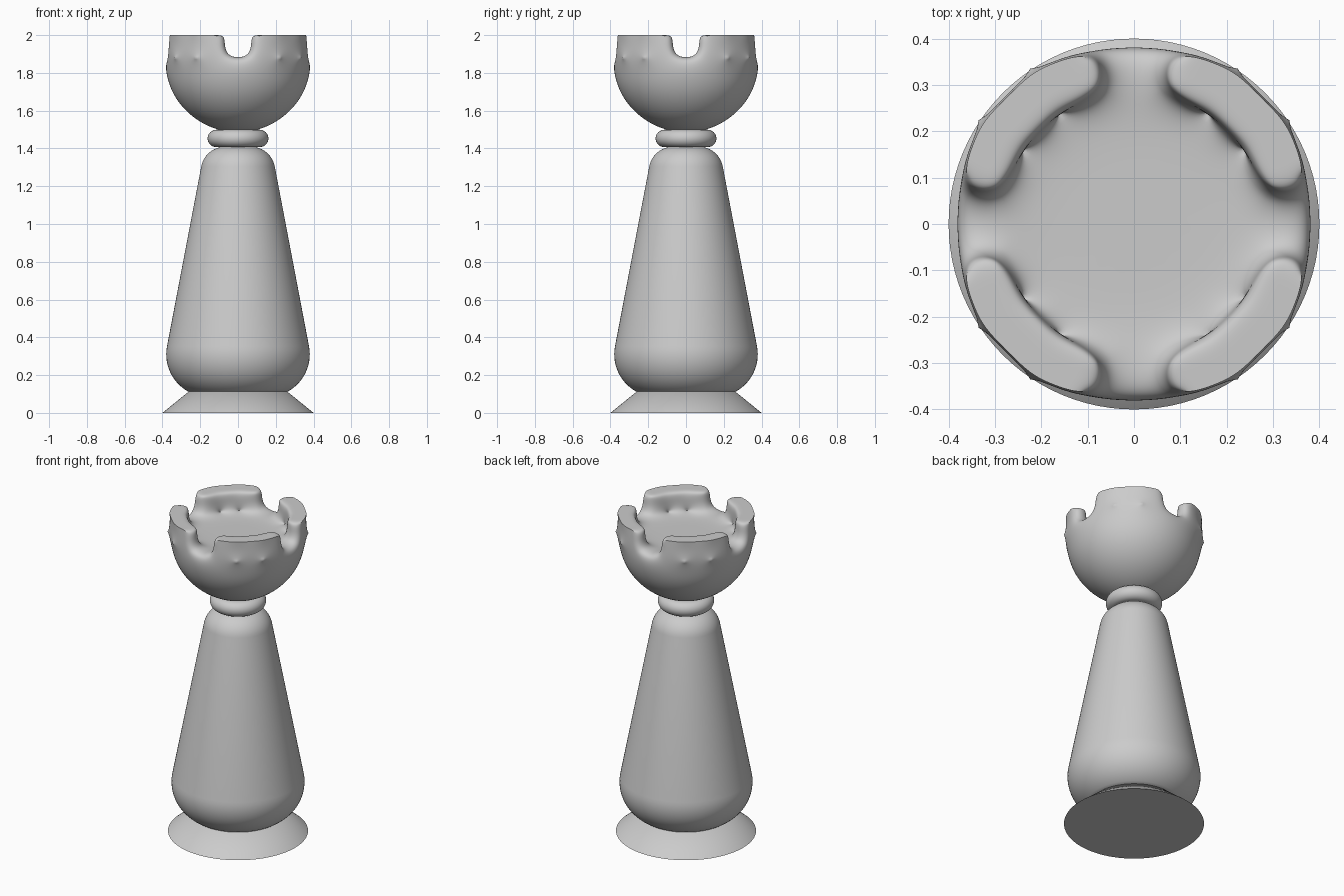
import bpy, bmesh
from math import sin, cos, pi, radians

if "Cube" in bpy.data.objects:
    bpy.data.objects.remove(bpy.data.objects["Cube"])


def finish(name, bm, angle=40):
    bmesh.ops.recalc_face_normals(bm, faces=bm.faces)
    mesh = bpy.data.meshes.new(name)
    bm.to_mesh(mesh)
    bm.free()
    obj = bpy.data.objects.new(name, mesh)
    bpy.context.collection.objects.link(obj)
    bpy.ops.object.select_all(action='DESELECT')
    obj.select_set(True)
    bpy.context.view_layer.objects.active = obj
    if angle:
        bpy.ops.object.shade_smooth_by_angle(angle=radians(angle))
    else:
        bpy.ops.object.shade_smooth()
    return obj


def rings(bm, profile, n, offset=0.0):
    """Stacked rings of vertices joined by quads; returns the rings."""
    out = []
    for r, z in profile:
        out.append([bm.verts.new((r * cos(2 * pi * i / n + offset),
                                  r * sin(2 * pi * i / n + offset), z)) for i in range(n)])
    for a, b in zip(out, out[1:]):
        for i in range(n):
            j = (i + 1) % n
            bm.faces.new((a[i], a[j], b[j], b[i]))
    return out


def lathe(name, profile, n=96):
    bm = bmesh.new()
    out = rings(bm, profile, n)
    bm.faces.new(out[0])
    bm.faces.new(out[-1])
    return finish(name, bm)


def arc(cx, cz, r, a0, a1, steps):
    return [(cx + r * cos(radians(a0 + (a1 - a0) * k / steps)),
             cz + r * sin(radians(a0 + (a1 - a0) * k / steps))) for k in range(steps + 1)]


# Flared foot
lathe("base_foot", [(0.40, 0.0), (0.262, 0.112)])

# Tapered body with rounded ends
lathe("body", arc(0.155, 0.31, 0.225, -62, 11, 14) + arc(0.067, 1.28, 0.13, 11, 90, 12))

# Neck ring
lathe("neck_ring", arc(0.115, 1.453, 0.046, -90, 90, 16))

# Bowl head: 16-sided cage, inset rim, extruded battlements, then subdivided
N = 16
R, CZ = 0.402, 1.87
bm = bmesh.new()
bowl = [(R * cos(radians(a)), CZ + R * 0.965 * sin(radians(a))) for a in (-80, -66, -50, -34, -18)]
cage = rings(bm, bowl + [(0.403, 1.88), (0.292, 1.88), (0.20, 1.87), (0.08, 1.87)], N, pi / N)
bm.faces.new(cage[0])
bm.faces.new(cage[-1])
rim_outer, rim_inner = cage[5], cage[6]
rim_faces = [f for f in bm.faces if all(v in rim_outer or v in rim_inner for v in f.verts)]


def in_notch(face):
    c = face.calc_center_median()
    return min(abs(c.x), abs(c.y)) < 0.02


merlons = [f for f in rim_faces if not in_notch(f)]
bmesh.ops.recalc_face_normals(bm, faces=bm.faces)
ext = bmesh.ops.extrude_face_region(bm, geom=merlons)
bmesh.ops.delete(bm, geom=merlons, context='FACES_ONLY')
for v in ext["geom"]:
    if isinstance(v, bmesh.types.BMVert):
        s = 0.395 / 0.403 if v.co.xy.length > 0.35 else 1.0
        v.co.x *= s
        v.co.y *= s
        v.co.z = 2.0
# Crisp outer top edge and flat battlement tops
crease = bm.edges.layers.float.new("crease_edge")
for e in bm.edges:
    a, b = e.verts
    if min(a.co.z, b.co.z) > 1.99:
        if min(a.co.xy.length, b.co.xy.length) > 0.35:
            e[crease] = 1.0
        else:
            e[crease] = 0.35
head = finish("head", bm, 0)
sub = head.modifiers.new("smooth", 'SUBSURF')
sub.levels = sub.render_levels = 4
bpy.ops.object.modifier_apply(modifier="smooth")
bpy.ops.object.shade_smooth_by_angle(angle=radians(40))
